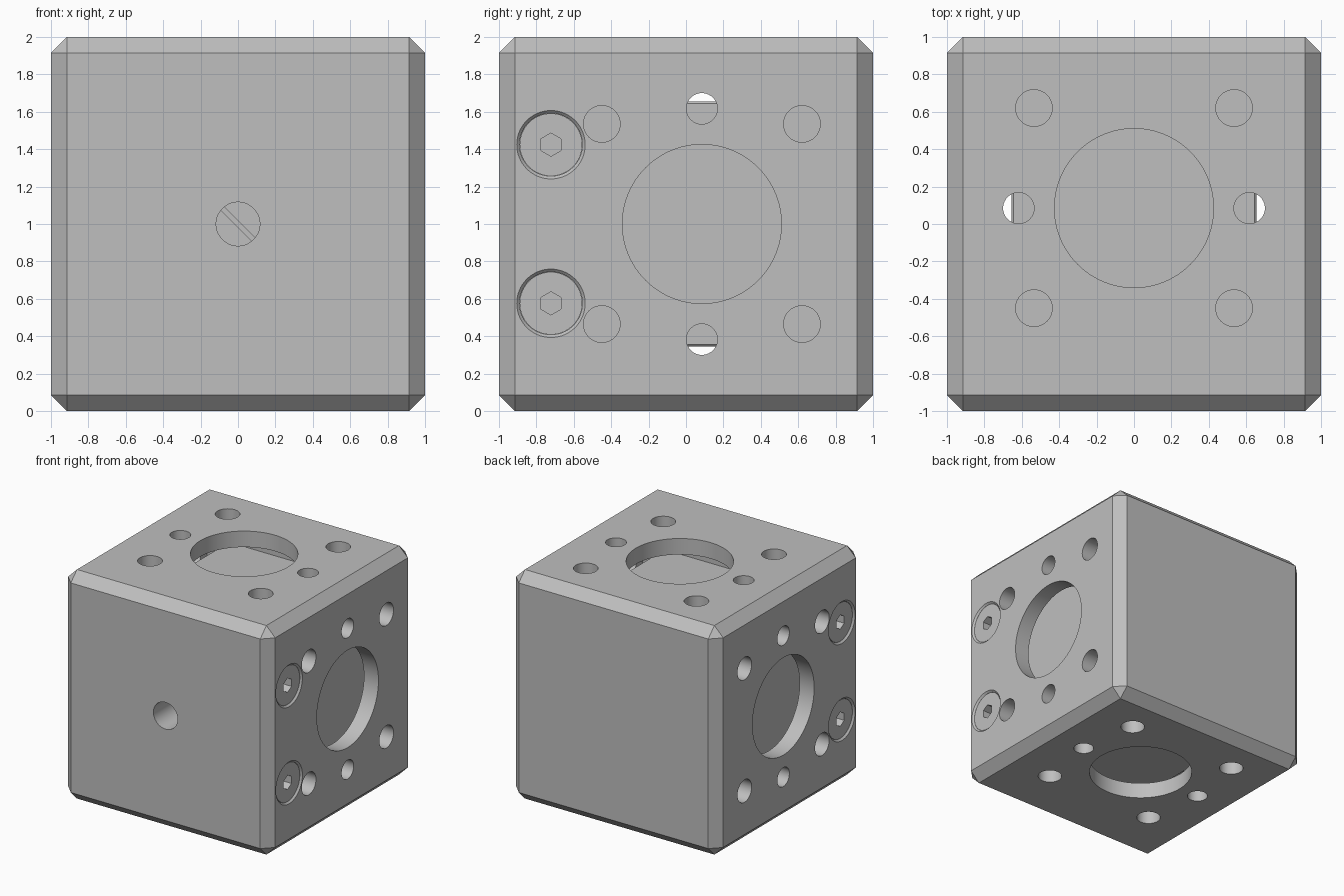
import bpy, bmesh, math
from mathutils import Matrix, Vector

if "Cube" in bpy.data.objects:
    bpy.data.objects.remove(bpy.data.objects["Cube"], do_unlink=True)

CY, CZ = 0.085, 1.0          # axis shared by the bores
WALL = 0.86                  # inner side of the port walls
grey = bpy.data.materials.new("satin_grey")
grey.use_nodes = True
grey.diffuse_color = (0.52, 0.52, 0.52, 1)
grey.node_tree.nodes["Principled BSDF"].inputs["Base Color"].default_value = (0.52, 0.52, 0.52, 1)


def finish(name, bm):
    bmesh.ops.recalc_face_normals(bm, faces=bm.faces)
    me = bpy.data.meshes.new(name)
    bm.to_mesh(me)
    bm.free()
    me.materials.append(grey)
    ob = bpy.data.objects.new(name, me)
    bpy.context.collection.objects.link(ob)
    return ob


def add_box(bm, lo, hi, bevel=0):
    lo, hi = Vector(lo), Vector(hi)
    m = Matrix.Translation((lo + hi) / 2) @ Matrix.Diagonal((*(hi - lo), 1))
    bmesh.ops.create_cube(bm, size=1, matrix=m)
    if bevel:
        bmesh.ops.bevel(bm, geom=bm.edges[:], offset=bevel, segments=1, affect='EDGES')


def add_cyl(bm, start, end, r1, r2=None, sides=48, spin=0):
    """Cylinder or cone from start (radius r1) to end (radius r2)."""
    start, end = Vector(start), Vector(end)
    rot = (end - start).to_track_quat('Z', 'Y').to_matrix().to_4x4()
    m = Matrix.Translation((start + end) / 2) @ rot @ Matrix.Rotation(spin, 4, 'Z')
    bmesh.ops.create_cone(bm, cap_ends=True, segments=sides, radius1=r1,
                          radius2=r1 if r2 is None else r2,
                          depth=(end - start).length, matrix=m)


def cut(ob, bm):
    cutter = finish("cutter", bm)
    cutter.hide_render = True
    mod = ob.modifiers.new("cut", 'BOOLEAN')
    mod.operation, mod.solver, mod.object = 'DIFFERENCE', 'EXACT', cutter
    bpy.context.view_layer.objects.active = ob
    bpy.ops.object.modifier_apply(modifier=mod.name)
    bpy.data.objects.remove(cutter, do_unlink=True)


def smooth(ob):
    bpy.ops.object.select_all(action='DESELECT')
    ob.select_set(True)
    bpy.context.view_layer.objects.active = ob
    bpy.ops.object.shade_smooth_by_angle(angle=math.radians(30))


# Chamfered housing with a cavity inside
bm = bmesh.new()
add_box(bm, (-1, -1, 0), (1, 1, 2), 0.085)
housing = finish("housing", bm)
bm = bmesh.new()
add_box(bm, (-WALL, -0.63, CZ - WALL), (WALL, 0.8, CZ + WALL))
cut(housing, bm)

# Port pattern on four sides: main bore, four rod holes, two small holes
ports = [(0, 0, 0.425, 96)]
ports += [(u, v, 0.098, 40) for u in (-0.535, 0.535) for v in (-0.535, 0.535)]
ports += [(u, 0, 0.083, 40) for u in (-0.617, 0.617)]
bm = bmesh.new()
for s in (-1, 1):
    for u, v, r, n in ports:
        add_cyl(bm, (s * 0.8, CY + v, CZ + u), (s * 1.1, CY + v, CZ + u), r, sides=n)
        add_cyl(bm, (u, CY + v, CZ + s * 0.8), (u, CY + v, CZ + s * 1.1), r, sides=n)
# Front access hole
add_cyl(bm, (0, -1.1, CZ), (0, -0.6, CZ), 0.117)
cut(housing, bm)

# Counterbores with a chamfered mouth for the side screws
SCREWS = [(s, z) for s in (-1, 1) for z in (CZ - 0.424, CZ + 0.424)]
SY = -0.722
for r1, r2, a, b in ((0.168, 0.168, 0.88, 1.05), (0.166, 0.198, 0.983, 1.015)):
    bm = bmesh.new()
    for s, z in SCREWS:
        add_cyl(bm, (s * a, SY, z), (s * b, SY, z), r1, r2, sides=64)
    cut(housing, bm)
smooth(housing)

# Socket head screws
for s, z in SCREWS:
    bm = bmesh.new()
    add_cyl(bm, (s * 0.87, SY, z), (s * 0.985, SY, z), 0.167, sides=64)
    side = "left" if s > 0 else "right"
    screw = finish(f"{side}_{'upper' if z > CZ else 'lower'}_screw", bm)
    bm = bmesh.new()
    add_cyl(bm, (s * 0.9, SY, z), (s * 1.05, SY, z), 0.062, sides=6)
    # Turn the hexagon so that a corner points up
    top = max(bm.verts, key=lambda v: v.co.z).co.z - z
    if top < 0.06:
        bmesh.ops.rotate(bm, verts=bm.verts, cent=(0, SY, z),
                         matrix=Matrix.Rotation(math.radians(30), 3, 'X'))
    cut(screw, bm)
    smooth(screw)

# Slotted set screw deep in the front hole
bm = bmesh.new()
add_cyl(bm, (0, -0.7, CZ), (0, -0.62, CZ), 0.117)
set_screw = finish("front_set_screw", bm)
bm = bmesh.new()
add_box(bm, (-0.2, -0.8, -0.012), (0.2, -0.66, 0.012))
bmesh.ops.rotate(bm, verts=bm.verts, cent=(0, 0, 0), matrix=Matrix.Rotation(math.radians(45), 3, 'Y'))
bmesh.ops.translate(bm, verts=bm.verts, vec=(0, 0, CZ))
cut(set_screw, bm)
smooth(set_screw)

# Inner block held between the front and back walls
bm = bmesh.new()
add_box(bm, (-0.655, -0.64, CZ - 0.655), (0.655, 0.81, CZ + 0.655), 0.01)
finish("inner_block", bm)
